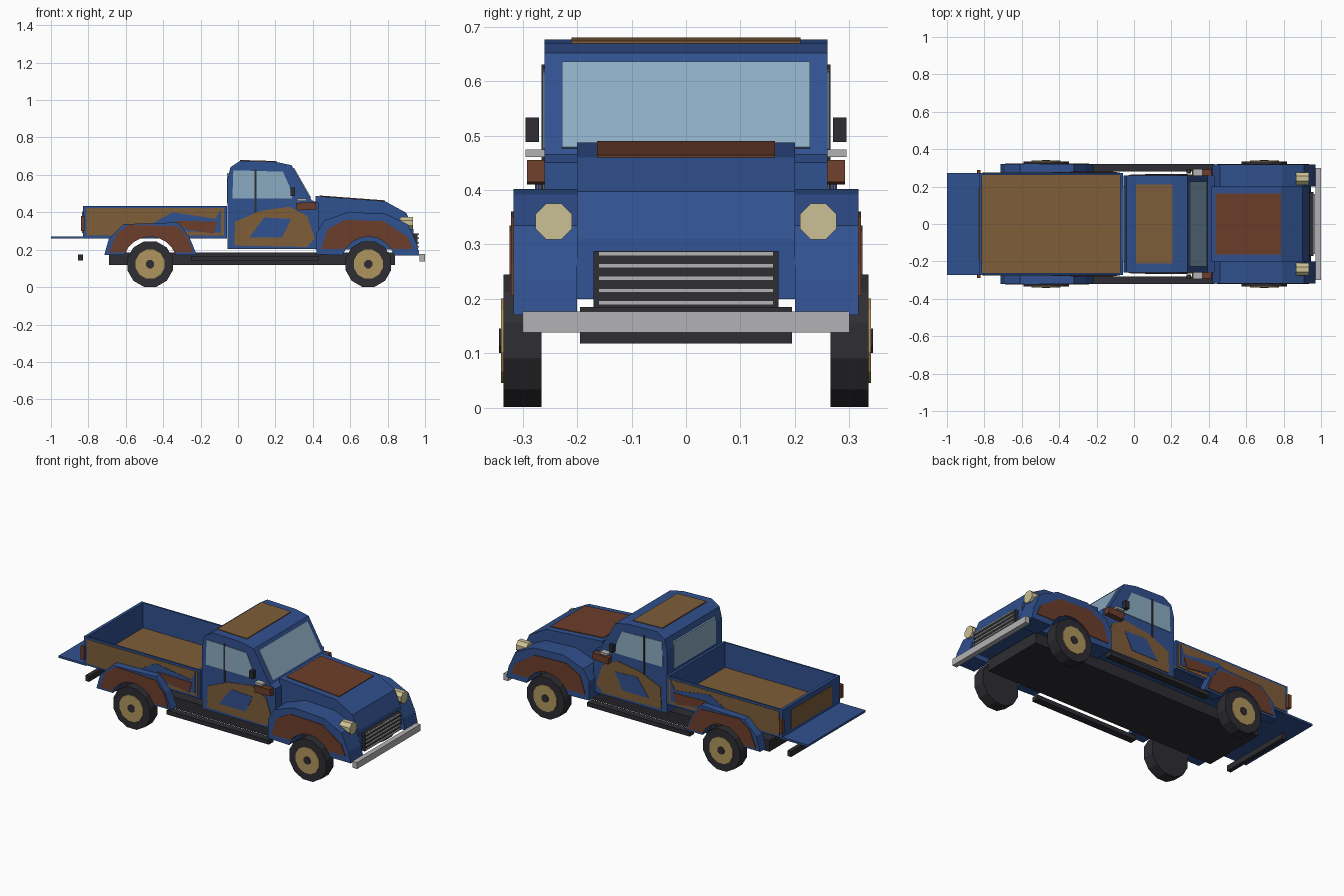
import bpy, bmesh, math
from mathutils import Matrix

cube = bpy.data.objects.get("Cube")
if cube:
    bpy.data.objects.remove(cube, do_unlink=True)


def material(name, r, g, b):
    m = bpy.data.materials.new(name)
    m.use_nodes = True
    m.diffuse_color = (r, g, b, 1)
    m.node_tree.nodes["Principled BSDF"].inputs["Base Color"].default_value = (r, g, b, 1)
    return m


BLUE = material("blue paint", .03, .082, .275)
RUST = material("rust", .15, .048, .024)
BROWN = material("worn brown", .21, .11, .04)
TAN = material("wheel tan", .43, .30, .11)
CREAM = material("lamp cream", .60, .53, .30)
SILVER = material("silver", .45, .45, .46)
DARK = material("dark rubber", .027, .027, .033)
GLASS = material("window glass", .26, .41, .54)


def finish(bm, name, mat):
    bmesh.ops.recalc_face_normals(bm, faces=bm.faces[:])
    me = bpy.data.meshes.new(name)
    bm.to_mesh(me)
    bm.free()
    me.materials.append(mat)
    ob = bpy.data.objects.new(name, me)
    bpy.context.collection.objects.link(ob)
    return ob


def prism(name, pts, y0, y1, mat):
    """Extrude an (x, z) side profile from y0 to y1."""
    bm = bmesh.new()
    face = bm.faces.new([bm.verts.new((x, y0, z)) for x, z in pts])
    ext = bmesh.ops.extrude_face_region(bm, geom=[face])
    for v in ext["geom"]:
        if isinstance(v, bmesh.types.BMVert):
            v.co.y = y1
    return finish(bm, name, mat)


def box(name, x0, x1, y0, y1, z0, z1, mat):
    return prism(name, [(x0, z0), (x1, z0), (x1, z1), (x0, z1)], y0, y1, mat)


def disc(name, center, radius, depth, sides, axis, mat):
    bm = bmesh.new()
    turn = Matrix.Rotation(math.pi / 2, 4, axis)
    spin = Matrix.Rotation(math.pi / sides, 4, "Z")
    bmesh.ops.create_cone(bm, cap_ends=True, segments=sides, radius1=radius,
                          radius2=radius, depth=depth,
                          matrix=Matrix.Translation(center) @ turn @ spin)
    return finish(bm, name, mat)


def arch(cx, radius, base):
    """Wheel opening, from the front edge back to the rear edge."""
    cz = .125
    a = math.asin((base - cz) / radius)
    return [(cx + radius * math.cos(a + (math.pi - 2 * a) * i / 8),
             cz + radius * math.sin(a + (math.pi - 2 * a) * i / 8)) for i in range(9)]


def plate(name, pts, y, s, mat, t=.004):
    return prism(name, pts, s * (y - .002), s * (y + t), mat)


# Chassis and bumpers
box("chassis", -.69, .84, -.195, .195, .118, .185, DARK)
box("front_bumper", .97, 1, -.3, .3, .138, .177, SILVER)
box("rear_bumper", -.855, -.83, -.225, .225, .142, .175, DARK)

# Cab, windshield, rear window and roof patch
prism("cab", [(-.056, .203), (-.056, .58), (-.04, .642), (.013, .676), (.2, .67),
              (.286, .652), (.393, .465), (.43, .45), (.43, .203)], -.26, .26, BLUE)
prism("windshield", [(.295, .632), (.301, .636), (.391, .479), (.385, .475)],
      -.228, .228, GLASS)
box("rear_window", -.06, -.05, -.2, .2, .45, .61, GLASS)
prism("roof_patch", [(.01, .674), (.01, .68), (.205, .674), (.205, .668)],
      -.21, .21, BROWN)

# Hood and grille
prism("hood", [(.415, .2), (.415, .487), (.785, .46), (.9, .397), (.937, .31),
               (.945, .2)], -.2, .2, BLUE)
prism("hood_patch", [(.435, .484), (.435, .49), (.785, .464), (.785, .458)],
      -.163, .163, RUST)
box("grille", .935, .96, -.17, .17, .183, .288, DARK)
for i in range(5):
    z = .193 + i * .0225
    box("grille_bar", .955, .968, -.161, .161, z - .004, z + .004, SILVER)

# Cargo bed with floor, walls and lowered gate
box("bed_floor", -.825, -.06, -.265, .265, .265, .285, BROWN)
box("bed_underside", -.825, -.06, -.265, .265, .26, .266, BLUE)
box("bed_front_wall", -.075, -.06, -.27, .27, .265, .435, BLUE)
box("bed_rear_wall", -.83, -.812, -.27, .27, .265, .435, BLUE)
box("bed_rear_patch", -.834, -.828, -.19, .19, .29, .405, BROWN)
box("lowered_gate", -1, -.815, -.273, .273, .26, .272, BLUE)

for s, side in ((1, "left"), (-1, "right")):
    def n(part):
        return side + "_" + part

    # Wheels
    for cx, where in ((.697, "front"), (-.47, "rear")):
        disc(n(where + "_tire"), (cx, s * .3, .123), .126, .07, 12, "X", DARK)
        disc(n(where + "_rim"), (cx, s * .32, .123), .08, .04, 12, "X", TAN)
        disc(n(where + "_hub"), (cx, s * .32, .123), .024, .046, 8, "X", DARK)

    # Front fender
    prism(n("front_fender"), [(.42, .175), (.42, .29), (.46, .355), (.59, .402),
                              (.79, .392), (.91, .335), (.955, .235), (.97, .17)]
          + arch(.697, .145, .17), s * .2, s * .317, BLUE)
    plate(n("front_fender_rust"), [(.445, .205), (.48, .31), (.57, .36), (.78, .352),
                                   (.91, .265), (.935, .205)]
          + arch(.697, .146, .205), .317, s, RUST)

    # Rear fender
    prism(n("rear_fender"), [(-.715, .172), (-.69, .26), (-.61, .337), (-.32, .346),
                             (-.26, .267), (-.22, .172)]
          + arch(-.47, .145, .172), s * .262, s * .32, BLUE)
    plate(n("rear_fender_rust"), [(-.69, .185), (-.65, .285), (-.58, .335), (-.32, .325),
                                  (-.265, .26), (-.24, .185)]
          + arch(-.47, .146, .185), .32, s, RUST)

    # Bed side with worn panels
    box(n("bed_side"), -.83, -.06, s * .262, s * .272, .265, .435, BLUE)
    box(n("bed_side_panel"), -.81, -.075, s * .27, s * .275, .277, .422, BROWN)
    plate(n("bed_side_paint"), [(-.45, .345), (-.35, .4), (-.12, .365), (-.09, .42),
                                (-.09, .29), (-.3, .3)], .275, s, BLUE, .002)
    plate(n("bed_side_rust"), [(-.34, .355), (-.11, .35), (-.13, .285), (-.28, .31)],
          .276, s, RUST)
    box(n("tail_lamp"), -.84, -.82, s * .268, s * .29, .3, .38, RUST)

    # Door, windows and patches
    plate(n("side_window"), [(-.03, .475), (-.025, .625), (.24, .617), (.275, .54),
                             (.29, .475)], .26, s, GLASS, .003)
    box(n("window_post"), .089, .099, s * .255, s * .265, .4, .63, DARK)
    plate(n("door_patch"), [(-.02, .222), (-.015, .35), (.12, .408), (.275, .43),
                            (.37, .38), (.41, .26), (.37, .215)], .26, s, BROWN)
    plate(n("door_paint"), [(.06, .265), (.14, .372), (.285, .365), (.235, .265)],
          .264, s, BLUE, .002)
    prism(n("cowl_rust"), [(.315, .41), (.31, .45), (.415, .455), (.42, .415)],
          s * .255, s * .292, RUST)

    # Mirror, running board and headlight
    box(n("mirror_arm"), .315, .365, s * .255, s * .295, .461, .474, SILVER)
    box(n("mirror"), .28, .305, s * .27, s * .295, .488, .533, DARK)
    box(n("running_board"), -.25, .43, s * .28, s * .322, .14, .165, DARK)
    disc(n("headlight"), (.9, s * .243, .342), .036, .07, 8, "Y", CREAM)
